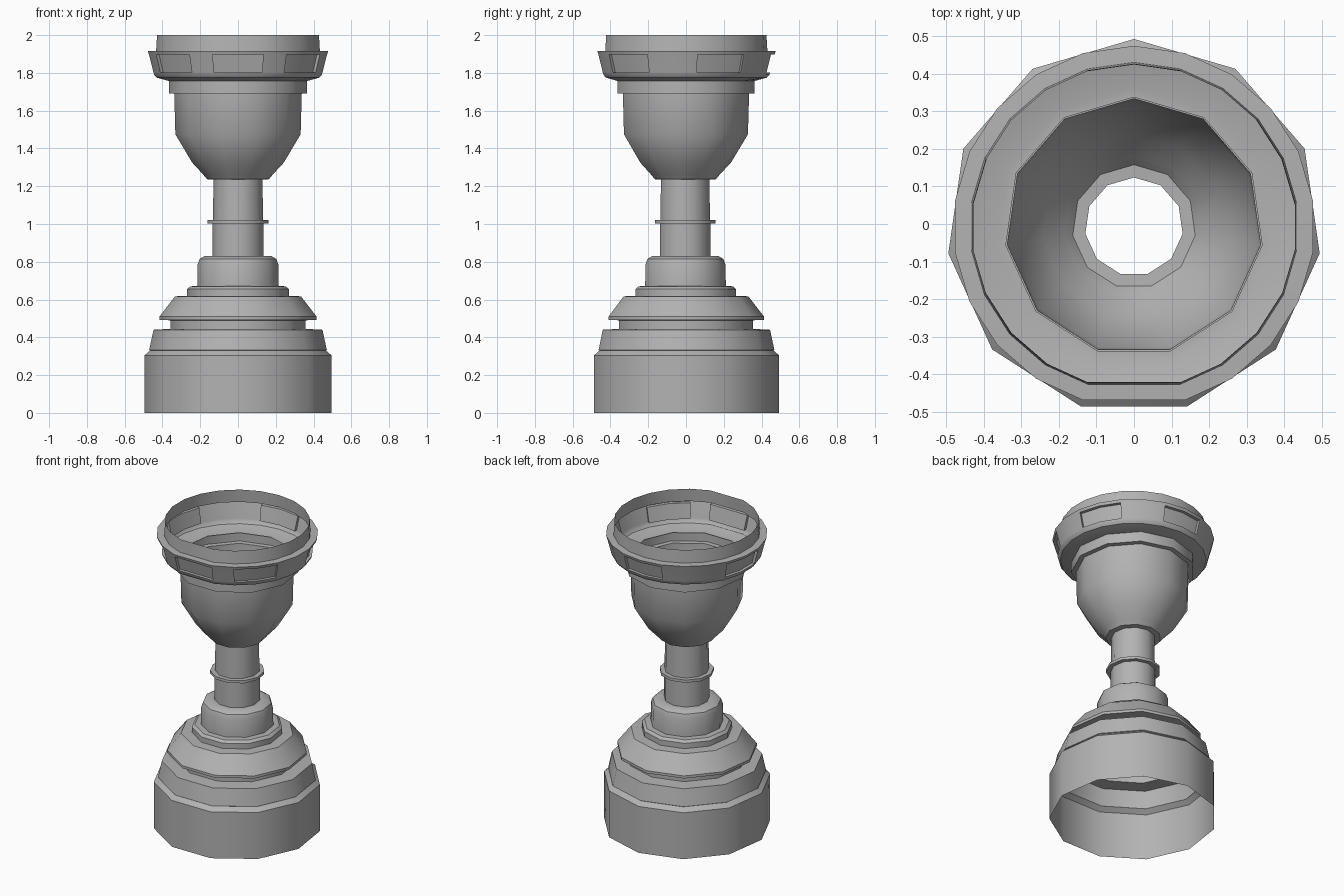
import bpy, bmesh, math
from mathutils import Vector

if "Cube" in bpy.data.objects:
    bpy.data.objects.remove(bpy.data.objects["Cube"])

CY = -0.007            # the odd-sided outline sits slightly off centre
HALF = math.pi / 11    # half of one side of the 11-sided outline

metal = bpy.data.materials.new("plain grey")
metal.diffuse_color = (0.45, 0.45, 0.45, 1)
metal.use_nodes = True
metal.node_tree.nodes["Principled BSDF"].inputs["Base Color"].default_value = metal.diffuse_color


def finish(bm, name):
    me = bpy.data.meshes.new(name)
    bm.normal_update()
    bm.to_mesh(me)
    bm.free()
    ob = bpy.data.objects.new(name, me)
    bpy.context.collection.objects.link(ob)
    me.materials.append(metal)
    bpy.ops.object.select_all(action='DESELECT')
    ob.select_set(True)
    bpy.context.view_layer.objects.active = ob
    bpy.ops.object.shade_smooth_by_angle(angle=math.radians(34))
    return ob


def lathe(profile, sides, scale=lambda i, row: 1.0):
    """Open shell of revolution; returns the bmesh and its face rows."""
    bm = bmesh.new()
    rings = []
    for row, (r, z) in enumerate(profile):
        ring = []
        for i in range(sides):
            a = math.pi / 2 + 2 * math.pi * i / sides
            k = r * scale(i, row)
            ring.append(bm.verts.new((k * math.cos(a), k * math.sin(a) + CY, z)))
        rings.append(ring)
    rows = []
    for lo, hi in zip(rings, rings[1:]):
        rows.append([bm.faces.new((lo[i], lo[(i + 1) % sides],
                                   hi[(i + 1) % sides], hi[i]))
                     for i in range(sides)])
    return bm, rows


# Stepped base
base = [(0.50, 0), (0.50, 0.305), (0.47, 0.33), (0.475, 0.333), (0.452, 0.44),
        (0.362, 0.445), (0.362, 0.49), (0.42, 0.493), (0.42, 0.51),
        (0.337, 0.617), (0.272, 0.62), (0.272, 0.655), (0.255, 0.67),
        (0.218, 0.672), (0.216, 0.785), (0.205, 0.815), (0.18, 0.83), (0.136, 0.83)]
finish(lathe(base, 11)[0], "stepped_base")

# Stem with a thin collar
stem = [(0.136, 0.83), (0.136, 1.002), (0.163, 1.002), (0.163, 1.02),
        (0.134, 1.02), (0.131, 1.235)]
finish(lathe(stem, 11)[0], "stem")

# Bowl with a band below the rim
bowl = [(0.131, 1.235), (0.165, 1.237), (0.176, 1.25), (0.186, 1.262),
        (0.245, 1.325), (0.335, 1.475), (0.341, 1.69), (0.37, 1.692),
        (0.37, 1.757)]
finish(lathe(bowl, 11)[0], "bowl")

# Flared rim: rounder outline with recessed panels, flat at the front
rim = [(0.345, 1.757), (0.37, 1.757), (0.435, 1.775), (0.448, 1.79),
       (0.452, 1.803), (0.476, 1.897), (0.482, 1.915), (0.438, 1.917),
       (0.433, 2.0)]


def rim_scale(i, row):
    flat = (row < 2 and i % 2) or i == 11
    return math.cos(HALF) if flat else 1.0


bm, rows = lathe(rim, 22, rim_scale)
wall = rows[4]
for step in (0, 3, 7, 11, 16, 19):           # panel centres, counted from front
    c = (11 + step) % 22
    pair = [wall[(c - 1) % 22], wall[c]]
    a = math.pi / 2 + 2 * math.pi * c / 22
    out = bmesh.ops.extrude_face_region(bm, geom=pair)
    moved = [g for g in out['geom'] if isinstance(g, bmesh.types.BMVert)]
    bmesh.ops.translate(bm, verts=moved,
                        vec=Vector((math.cos(a), math.sin(a), 0)) * -0.02)
    bmesh.ops.delete(bm, geom=[f for f in pair if f.is_valid], context='FACES')
finish(bm, "panelled_rim")
